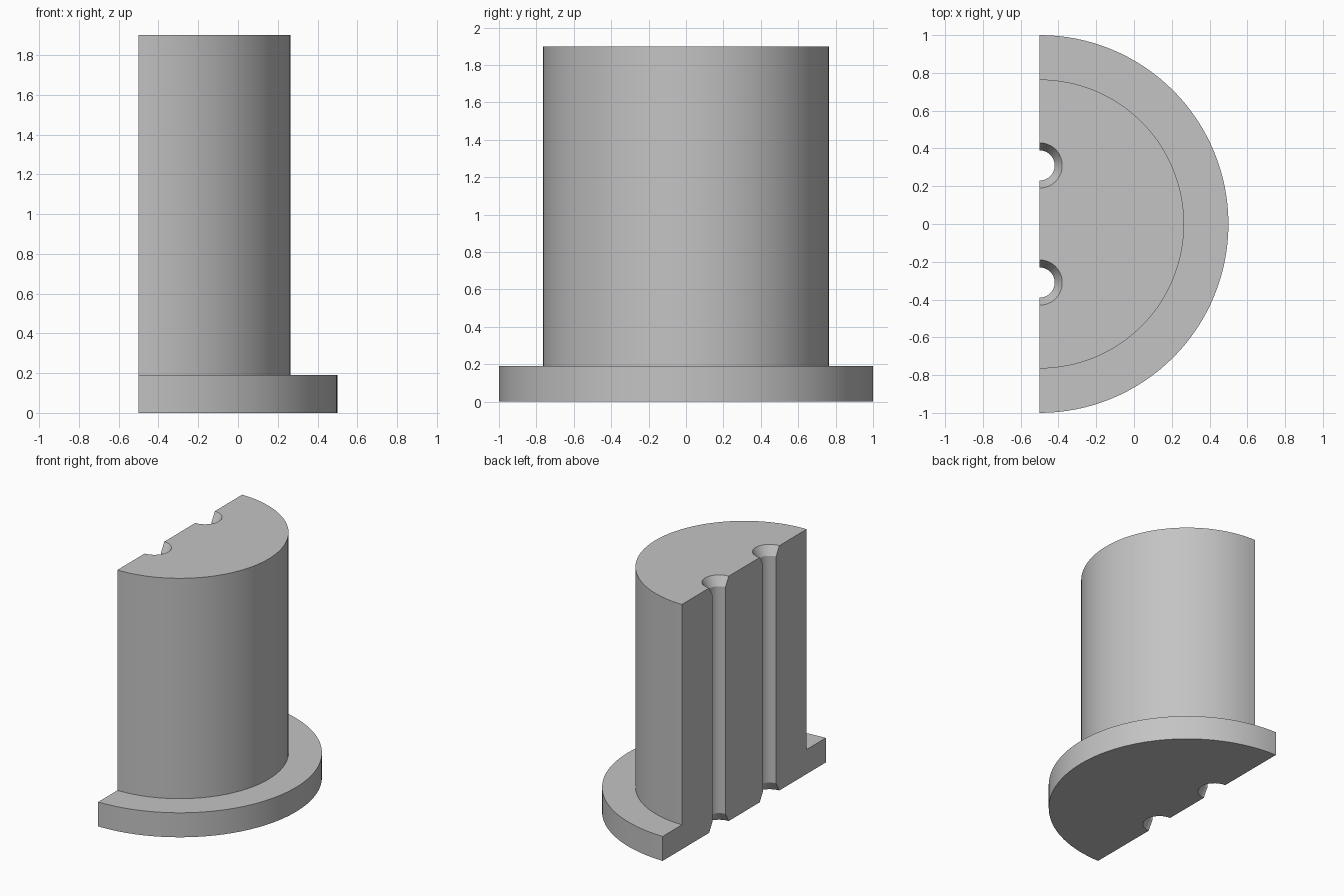
import bpy
import bmesh
import math
from mathutils import Vector

cube = bpy.data.objects.get("Cube")
if cube:
    bpy.data.objects.remove(cube, do_unlink=True)

FLAT_X = -0.5
HEIGHT = 1.9
FLANGE_R, FLANGE_H, BODY_R = 1.0, 0.19, 0.765
HOLE_Y, HOLE_R, RIM_R, CHAMFER = 0.31, 0.08, 0.12, 0.07

grey = bpy.data.materials.new("plain grey")
grey.use_nodes = True
grey.diffuse_color = (0.55, 0.55, 0.55, 1)
grey.node_tree.nodes["Principled BSDF"].inputs["Base Color"].default_value = grey.diffuse_color


def lathe(name, profile, centre, angle, steps):
    """Revolve a radius/height profile, starting at the front, into a closed solid."""
    bm = bmesh.new()
    verts = [bm.verts.new((0, -r, z)) for r, z in profile]
    edges = [bm.edges.new(pair) for pair in zip(verts, verts[1:])]
    bmesh.ops.spin(bm, geom=verts + edges, cent=(0, 0, 0), axis=(0, 0, 1),
                   angle=angle, steps=steps)
    bmesh.ops.remove_doubles(bm, verts=bm.verts[:], dist=1e-5)
    bmesh.ops.holes_fill(bm, edges=[e for e in bm.edges if e.is_boundary], sides=0)
    bmesh.ops.recalc_face_normals(bm, faces=bm.faces[:])
    bmesh.ops.translate(bm, verts=bm.verts[:], vec=Vector(centre))
    mesh = bpy.data.meshes.new(name)
    bm.to_mesh(mesh)
    bm.free()
    mesh.materials.append(grey)
    obj = bpy.data.objects.new(name, mesh)
    bpy.context.collection.objects.link(obj)
    return obj


# Half-round bushing with its base flange
bushing = lathe("flanged_half_bushing",
                [(0, 0), (FLANGE_R, 0), (FLANGE_R, FLANGE_H),
                 (BODY_R, FLANGE_H), (BODY_R, HEIGHT), (0, HEIGHT)],
                (FLAT_X, 0, 0), math.pi, 64)

bpy.context.view_layer.objects.active = bushing
bushing.select_set(True)

# Two channels in the flat side, chamfered at both ends
over = 0.02
wide = RIM_R + over * (RIM_R - HOLE_R) / CHAMFER
for side, y in (("front", -HOLE_Y), ("back", HOLE_Y)):
    cutter = lathe(side + "_channel_cutter",
                   [(0, -over), (wide, -over), (HOLE_R, CHAMFER),
                    (HOLE_R, HEIGHT - CHAMFER), (wide, HEIGHT + over), (0, HEIGHT + over)],
                   (FLAT_X, y, 0), 2 * math.pi, 48)
    cutter.hide_render = True
    cut = bushing.modifiers.new(side + "_channel", "BOOLEAN")
    cut.operation = "DIFFERENCE"
    cut.solver = "EXACT"
    cut.object = cutter
    bpy.ops.object.modifier_apply(modifier=cut.name)
    bpy.data.objects.remove(cutter, do_unlink=True)

bpy.ops.object.shade_smooth_by_angle(angle=math.radians(25))
